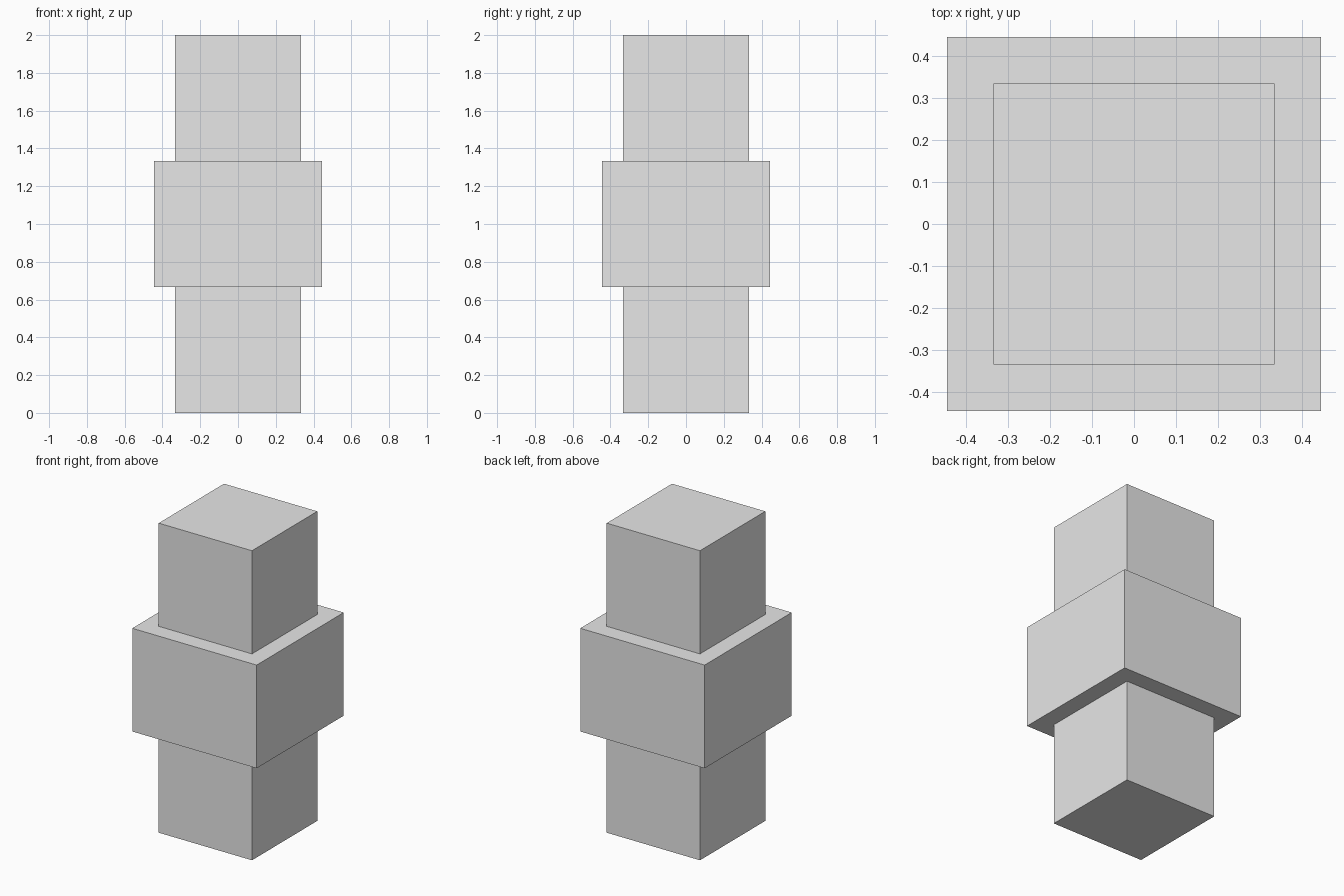
import bpy

cube = bpy.data.objects.get("Cube")
if cube:
    bpy.data.objects.remove(cube, do_unlink=True)

# Single plain grey
GREY = (0.8, 0.8, 0.8, 1.0)
grey = bpy.data.materials.new("light_grey")
grey.use_nodes = True
grey.diffuse_color = GREY
for node in grey.node_tree.nodes:
    if node.type == "BSDF_PRINCIPLED":
        node.inputs["Base Color"].default_value = GREY

HEIGHT = 2 / 3


def block(name, level, width):
    """Square block on the given storey of the stack."""
    bpy.ops.mesh.primitive_cube_add(size=1, location=(0, 0, (level + 0.5) * HEIGHT))
    obj = bpy.context.object
    obj.name = obj.data.name = name
    obj.scale = (width, width, HEIGHT)
    bpy.ops.object.transform_apply(location=False, rotation=False, scale=True)
    obj.data.materials.append(grey)


# Three stacked blocks, the middle one wider
block("lower_block", 0, 2 / 3)
block("middle_block", 1, 8 / 9)
block("upper_block", 2, 2 / 3)
